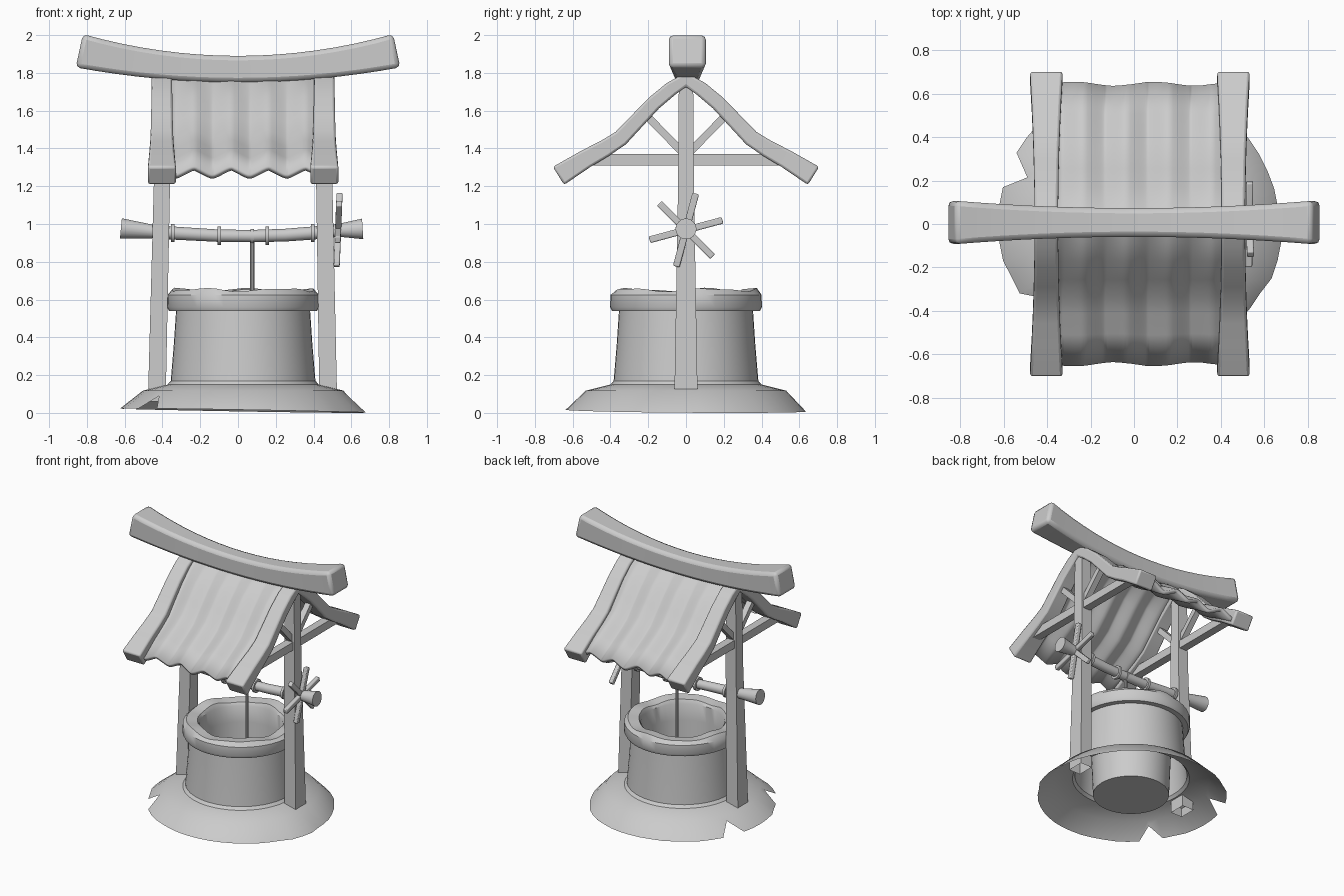
import bpy, bmesh, math, random
from mathutils import Vector

random.seed(4)
cube = bpy.data.objects.get("Cube")
if cube:
    bpy.data.objects.remove(cube, do_unlink=True)

GREY = (0.6, 0.6, 0.6, 1)
mat = bpy.data.materials.new("plain grey")
mat.use_nodes = True
mat.diffuse_color = GREY
mat.node_tree.nodes["Principled BSDF"].inputs["Base Color"].default_value = GREY

X, Y, Z = Vector((1, 0, 0)), Vector((0, 1, 0)), Vector((0, 0, 1))
CENTRE = 0.027          # x of the well axis
GABLES = {"right": (-0.403, -0.43), "left": (0.457, 0.478)}   # x of top, x of foot


def finish(name, bm, bevel=0, solid=0, angle=35):
    bmesh.ops.recalc_face_normals(bm, faces=bm.faces)
    me = bpy.data.meshes.new(name)
    bm.to_mesh(me)
    bm.free()
    ob = bpy.data.objects.new(name, me)
    bpy.context.collection.objects.link(ob)
    me.materials.append(mat)
    if solid:
        mod = ob.modifiers.new("thickness", 'SOLIDIFY')
        mod.thickness, mod.offset = solid, 0
    if bevel:
        mod = ob.modifiers.new("bevel", 'BEVEL')
        mod.width, mod.segments = bevel, 2
        mod.limit_method, mod.angle_limit = 'ANGLE', math.radians(40)
    bpy.ops.object.select_all(action='DESELECT')
    ob.select_set(True)
    bpy.context.view_layer.objects.active = ob
    bpy.ops.object.shade_smooth_by_angle(angle=math.radians(angle))
    return ob


def sweep(name, path, sizes, side, sides=4, bevel=0, caps=(True, True)):
    """Loft a section along a path; sizes are half extents (along side, across it)."""
    bm = bmesh.new()
    path = [Vector(p) for p in path]
    rings = []
    for i, p in enumerate(path):
        t = (path[min(i + 1, len(path) - 1)] - path[max(i - 1, 0)]).normalized()
        v = t.cross(side).normalized()
        ring = []
        for k in range(sides):
            a = math.tau * (k + 0.5) / sides
            s = math.sqrt(2) if sides == 4 else 1
            ring.append(bm.verts.new(p + side * math.cos(a) * s * sizes[i][0]
                                     + v * math.sin(a) * s * sizes[i][1]))
        rings.append(ring)
    for a, b in zip(rings, rings[1:]):
        for k in range(sides):
            n = (k + 1) % sides
            bm.faces.new((a[k], a[n], b[n], b[k]))
    if caps[0]:
        bm.faces.new(rings[0])
    if caps[1]:
        bm.faces.new(rings[-1])
    return finish(name, bm, bevel)


# Stone well, its hollow shaft and the flared ground skirt in one turned profile
profile = [(0.26, 0.02), (0.28, 0.5), (0.285, 0.62), (0.3, 0.645), (0.375, 0.652),
           (0.4, 0.625), (0.402, 0.56), (0.392, 0.54), (0.355, 0.54), (0.367, 0.36),
           (0.383, 0.17), (0.4, 0.15), (0.53, 0.118), (0.645, 0.012)]
SEG = 48
CRACKS = (21, 29)
bm = bmesh.new()
rings = []
jitter = [random.uniform(-0.012, 0.012) for k in range(SEG // 3)]
for j, (r, z) in enumerate(profile):
    ring = []
    for k in range(SEG):
        a = math.tau * k / SEG
        rr, zz = r, z
        if j in (3, 4):                       # worn rim
            zz += 0.007 * math.sin(5 * a) + 0.004 * math.sin(9 * a + 1)
        if j == len(profile) - 1:             # ragged, cracked skirt edge
            rr += jitter[k // 3]
            zz -= 0.012 * math.cos(a - 0.4)
            if k in CRACKS:
                rr, zz = 0.56, 0.09
        ring.append(bm.verts.new((CENTRE + rr * math.cos(a), rr * math.sin(a), zz)))
    rings.append(ring)
for a, b in zip(rings, rings[1:]):
    for k in range(SEG):
        n = (k + 1) % SEG
        bm.faces.new((a[k], a[n], b[n], b[k]))
bm.faces.new(rings[0])
finish("well_and_skirt", bm)

# Curved roof slope, from ridge to eave
slope = [(0, 1.765), (0.08, 1.715), (0.17, 1.64), (0.26, 1.545), (0.345, 1.455),
         (0.43, 1.40), (0.53, 1.345), (0.675, 1.255)]
gable_line = [(-y, z) for y, z in reversed(slope)] + slope[1:]

# Posts, rafters, tie beams and braces at each gable
for label, (top_x, foot_x) in GABLES.items():
    sweep(label + "_post", [(foot_x, 0, 0.06), (top_x, 0, 1.2), (top_x, 0, 1.74)],
          [(0.047, 0.062), (0.043, 0.042), (0.038, 0.038)], X, caps=(False, True))
    sizes = [(0.054 + 0.021 * (abs(y) / 0.675) ** 2, 0.038 + 0.018 * (abs(y) / 0.675) ** 2)
             for y, z in gable_line]
    sweep(label + "_rafter", [(top_x, y, z) for y, z in gable_line], sizes, X, bevel=0.012)
    sweep(label + "_tie_beam", [(top_x, -0.51, 1.34), (top_x, 0.51, 1.34)],
          [(0.03, 0.03)] * 2, X)
    for s, end in ((-1, "front"), (1, "back")):
        sweep(f"{label}_{end}_brace", [(top_x, s * 0.01, 1.37), (top_x, s * 0.215, 1.58)],
              [(0.022, 0.02)] * 2, X)

# Corrugated roof sheet
bm = bmesh.new()
COLS, LEFT, RIGHT, PERIOD = 64, -0.365, 0.42, 0.197
sheet = [(y * 0.945, z + 0.018 * (abs(y) / 0.675)) for y, z in gable_line]
grid = []
for i in range(COLS + 1):
    x = LEFT + (RIGHT - LEFT) * i / COLS
    phase = ((x - 0.16) / PERIOD) % 1
    wave = abs(2 * phase - 1) - 0.5           # peaked ridges, slightly rounded
    wave = 0.7 * wave + 0.15 * math.cos(math.tau * phase)
    col = []
    for y, z in sheet:
        ragged = 1 + 0.015 * math.sin(x * 17) * (abs(y) / 0.64) ** 4
        col.append(bm.verts.new((x, y * ragged, z + 0.045 * wave * min(1, abs(y) * 8))))
    grid.append(col)
for a, b in zip(grid, grid[1:]):
    for j in range(len(sheet) - 1):
        bm.faces.new((a[j], b[j], b[j + 1], a[j + 1]))
finish("corrugated_roof", bm, solid=0.028)

# Sagging ridge beam with heavier upturned ends
path, sizes = [], []
for i in range(17):
    f = i / 8 - 1
    path.append((0.84 * f, 0.007, 1.82 + 0.097 * f * f))
    sizes.append((0.066 + 0.034 * f * f, 0.07 + 0.02 * f * f))
sweep("ridge_beam", path, sizes, Y, bevel=0.024)

# Winding axle with flared ends and a slight sag
axle = [(-0.62, 0.976, 0.055), (-0.45, 0.96, 0.036), (-0.345, 0.952, 0.035),
        (-0.1, 0.938, 0.033), (0.075, 0.936, 0.033), (0.25, 0.941, 0.034),
        (0.395, 0.952, 0.035), (0.53, 0.966, 0.034), (0.66, 0.974, 0.055)]
sweep("axle", [(x, 0, z) for x, z, r in axle], [(r, r) for x, z, r in axle], Y, sides=20)

# Collars along the axle
for i, (x, z) in enumerate([(-0.345, 0.952), (-0.1, 0.938), (0.075, 0.936),
                            (0.155, 0.938), (0.395, 0.952)]):
    r = 0.039 if i == 2 else 0.049
    sweep(f"axle_collar_{i + 1}", [(x - 0.009, 0, z), (x + 0.009, 0, z)],
          [(r, r)] * 2, Y, sides=20)

# Rope hanging into the shaft
sweep("rope", [(0.075, 0, 0.93), (0.075, 0, 0.08)], [(0.012, 0.012)] * 2, X, sides=10)

# Six-spoked crank wheel
for i in range(6):
    a = math.radians(15 + 60 * i)
    d = Y * math.cos(a) + Z * math.sin(a)
    hub = Vector((0.53, 0, 0.968))
    sweep(f"wheel_spoke_{i + 1}", [hub, hub + d * 0.2 + X * 0.008 * math.sin(a)],
          [(0.016, 0.018)] * 2, X, bevel=0.006)
